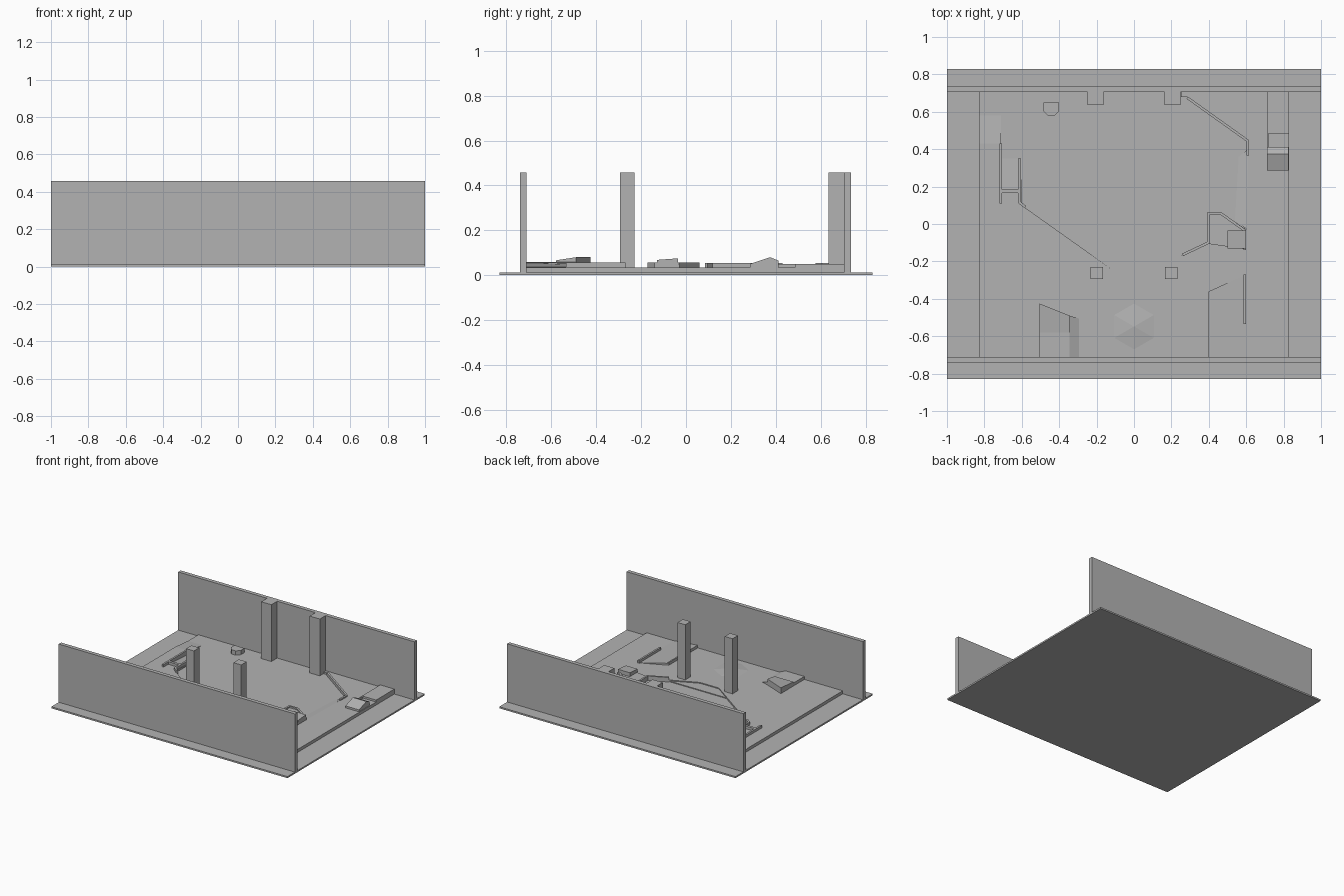
import bpy, bmesh
from mathutils import Vector

cube = bpy.data.objects.get("Cube")
if cube:
    bpy.data.objects.remove(cube, do_unlink=True)

grey = bpy.data.materials.new("plain_grey")
grey.use_nodes = True
colour = (0.45, 0.45, 0.45, 1)
grey.diffuse_color = colour
grey.node_tree.nodes["Principled BSDF"].inputs["Base Color"].default_value = colour

BASE, LOW, HIGH = 0.012, 0.022, 0.035   # ground sheet, basin floor, plateau
TOP = 0.457                             # wall and pillar tops


def prism(name, pts, z0, z1):
    """Upright solid on a plan outline; z1 may give one height per corner."""
    tops = z1 if isinstance(z1, (list, tuple)) else [z1] * len(pts)
    bm = bmesh.new()
    lower = [bm.verts.new((x, y, z0)) for x, y in pts]
    upper = [bm.verts.new((x, y, z)) for (x, y), z in zip(pts, tops)]
    bm.faces.new(lower[::-1])
    bm.faces.new(upper)
    n = len(pts)
    for i in range(n):
        j = (i + 1) % n
        bm.faces.new((lower[i], lower[j], upper[j], upper[i]))
    bmesh.ops.recalc_face_normals(bm, faces=bm.faces)
    mesh = bpy.data.meshes.new(name)
    bm.to_mesh(mesh)
    bm.free()
    mesh.materials.append(grey)
    obj = bpy.data.objects.new(name, mesh)
    bpy.context.collection.objects.link(obj)
    return obj


def box(name, x0, x1, y0, y1, z0, z1):
    return prism(name, [(x0, y0), (x1, y0), (x1, y1), (x0, y1)], z0, z1)


def rail(name, path, z0, z1, width=0.014):
    """Thin low wall following a plan path, with mitred corners."""
    pts = [Vector(p) for p in path]
    left, right = [], []
    for i, p in enumerate(pts):
        a = (p - pts[i - 1]).normalized() if i else (pts[1] - p).normalized()
        b = (pts[i + 1] - p).normalized() if i < len(pts) - 1 else a
        t = (a + b).normalized()
        side = Vector((-t.y, t.x)) * width / 2 / max(t.dot(a), 0.3)
        left.append(tuple(p + side))
        right.append(tuple(p - side))
    return prism(name, right + left[::-1], z0, z1)


# Ground sheet and the two long walls
box("ground_sheet", -1, 1, -0.83, 0.83, 0, BASE)
box("front_wall", -1, 1, -0.74, -0.71, BASE, TOP)
box("back_wall", -1, 1, 0.705, 0.735, BASE, TOP)

# Floor with a shallow basin surrounded by a plateau
box("basin_floor", -0.83, 0.83, -0.71, 0.705, BASE, LOW)
prism("plateau", [
    (-0.83, -0.71), (0.83, -0.71), (0.83, 0.705), (0.25, 0.705), (0.25, 0.68),
    (0.285, 0.68), (0.61, 0.45), (0.61, 0.36), (0.6, -0.03), (0.47, 0.06),
    (0.39, 0.06), (0.39, -0.105), (0.06, -0.255), (-0.1, -0.255),
    (-0.6, 0.1), (-0.6, 0.17), (-0.71, 0.17), (-0.71, 0.43), (-0.83, 0.43)],
    BASE, HIGH)
prism("basin_step", [(-0.1, -0.255), (0.06, -0.255), (0.26, -0.165),
                     (-0.225, -0.165)], LOW, 0.028)

# Ramps between the basin and plateau
prism("east_ramp", [(0.54, 0.02), (0.605, -0.03), (0.61, 0.4), (0.56, 0.36)],
      BASE, [LOW, HIGH, HIGH, LOW])
prism("west_ramp", [(-0.71, 0.17), (-0.6, 0.17), (-0.6, 0.35), (-0.71, 0.35)],
      BASE, [HIGH, HIGH, LOW, LOW])
prism("north_west_ramp", [(-0.83, 0.43), (-0.71, 0.43), (-0.71, 0.58),
                          (-0.83, 0.58)], BASE, [HIGH, HIGH, LOW, LOW])

# Four tall pillars
for side, s in (("left", 1), ("right", -1)):
    def pillar(name, c, y0, half, y1, z):
        box(name, c - half, c + half, y0, y1, z, TOP)
    pillar(side + "_front_pillar", s * 0.2, -0.295, 0.033, -0.23, HIGH)
    pillar(side + "_back_pillar", s * 0.205, 0.635, 0.043, 0.705, BASE)

# Small block near the back wall
prism("back_block", [(-0.485, 0.65), (-0.485, 0.605), (-0.46, 0.578),
                     (-0.425, 0.578), (-0.4, 0.605), (-0.4, 0.65)], LOW, 0.055)

# Platform and peaked ramp in the back corner
box("corner_platform", 0.71, 0.83, 0.485, 0.705, BASE, 0.05)
prism("peaked_ramp", [(0.71, 0.285), (0.825, 0.285), (0.825, 0.375),
                      (0.71, 0.375)], HIGH, [0.05, 0.05, 0.08, 0.08])
prism("ramp_back", [(0.71, 0.375), (0.825, 0.375), (0.825, 0.412),
                    (0.71, 0.412)], HIGH, [0.08, 0.08, 0.065, 0.065])
rail("ramp_kerb", [(0.715, 0.412), (0.715, 0.6)], HIGH, 0.05, 0.01)

# Low walls along the basin edge
rail("north_east_rail", [(0.285, 0.675), (0.608, 0.445), (0.608, 0.365)],
     LOW, 0.045)
rail("west_outer_rail", [(-0.713, 0.11), (-0.713, 0.43)], LOW, 0.055)
rail("west_inner_rail", [(-0.58, 0.09), (-0.612, 0.115), (-0.612, 0.35)],
     LOW, 0.055)
box("west_crossbar", -0.713, -0.612, 0.165, 0.185, HIGH, 0.055)

# East lookout: low platform with a parapet and a raised roof
prism("lookout_base", [(0.39, -0.105), (0.6, -0.135), (0.6, -0.03),
                       (0.47, 0.06), (0.39, 0.06)], BASE, 0.045)
rail("lookout_parapet", [(0.26, -0.165), (0.397, -0.1), (0.397, 0.054),
                         (0.468, 0.054), (0.593, -0.035), (0.593, -0.14)],
     LOW, 0.056)
prism("lookout_roof", [(0.5, -0.13), (0.6, -0.13), (0.6, -0.035),
                       (0.5, -0.035)], 0.045, [0.068, 0.068, 0.075, 0.075])

# Front bunker with a sloped side and roof
prism("bunker_base", [(-0.505, -0.71), (-0.345, -0.71), (-0.345, -0.49),
                      (-0.505, -0.425)], HIGH, 0.058)
prism("bunker_roof", [(-0.505, -0.58), (-0.345, -0.58), (-0.345, -0.49),
                      (-0.505, -0.425)], 0.058, [0.066, 0.066, 0.08, 0.08])
prism("bunker_side_ramp", [(-0.345, -0.71), (-0.295, -0.71), (-0.295, -0.505),
                           (-0.345, -0.49)], HIGH, [0.058, 0.036, 0.036, 0.058])

# Front east rise with its two low walls
prism("east_rise", [(0.4, -0.71), (0.6, -0.71), (0.6, -0.27), (0.4, -0.36)],
      HIGH, [0.055, 0.036, 0.036, 0.05])
rail("rise_west_wall", [(0.403, -0.71), (0.403, -0.36)], HIGH, 0.056, 0.01)
rail("rise_east_wall", [(0.592, -0.535), (0.592, -0.27)], HIGH, 0.056)

# Low six-sided mound
bpy.ops.mesh.primitive_cone_add(vertices=6, radius1=0.122, radius2=0, depth=0.014,
                                location=(0, -0.548, HIGH + 0.007))
mound = bpy.context.object
mound.name = "six_sided_mound"
mound.data.materials.append(grey)
